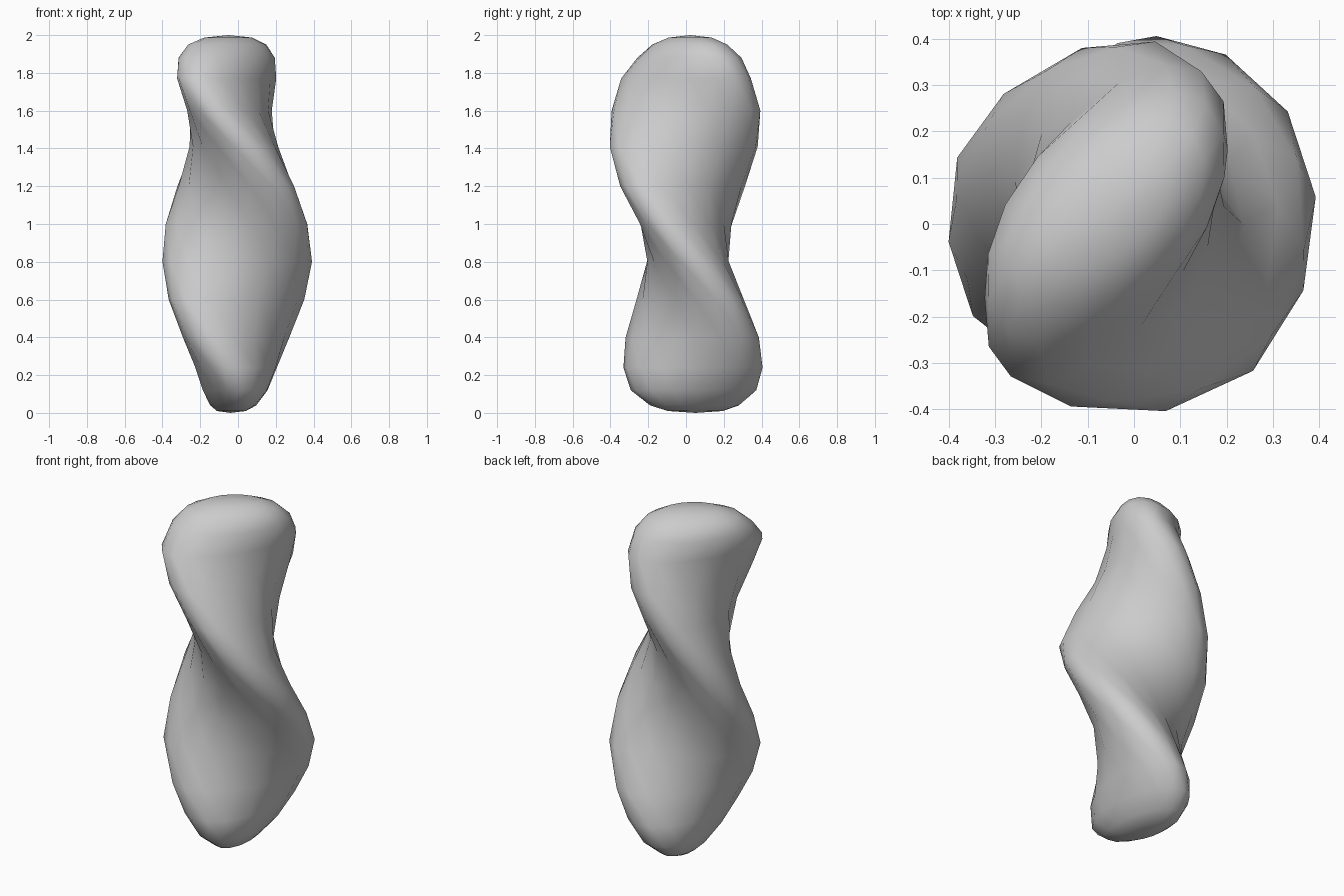
import bpy, bmesh
from math import radians, sin, cos, pi

SIDES = 16

# Section rings: z, centre x, centre y, half length, half width, twist angle
rings = [
    (0.010, -0.035, 0.05, 0.150, 0.070, 104),
    (0.040, -0.025, 0.045, 0.240, 0.115, 101),
    (0.12, -0.015, 0.040, 0.333, 0.172, 94),
    (0.24, -0.010, 0.037, 0.373, 0.212, 81),
    (0.40, -0.010, 0.033, 0.392, 0.225, 58),
    (0.60, -0.008, 0.022, 0.405, 0.216, 33),
    (0.80, -0.004, 0.010, 0.399, 0.216, 7),
    (1.00, -0.008, 0.000, 0.400, 0.215, -21),
    (1.20, -0.012, -0.018, 0.402, 0.212, -48),
    (1.41, -0.022, -0.012, 0.402, 0.222, -77),
    (1.60, -0.045, 0.000, 0.404, 0.210, -103),
    (1.77, -0.060, 0.000, 0.388, 0.195, -122),
    (1.88, -0.060, 0.018, 0.325, 0.195, -131),
    (1.95, -0.057, 0.020, 0.250, 0.145, -137),
    (1.987, -0.052, 0.022, 0.150, 0.085, -140),
]

# Twisted body lofted through the oval sections
bm = bmesh.new()
loops = []
for z, cx, cy, a, b, deg in rings:
    t = radians(deg)
    loop = []
    for i in range(SIDES):
        p = 2 * pi * i / SIDES
        u, v = a * cos(p), b * sin(p)
        loop.append(bm.verts.new((cx + u * cos(t) - v * sin(t),
                                  cy + u * sin(t) + v * cos(t), z)))
    loops.append(loop)

for low, high in zip(loops, loops[1:]):
    for i in range(SIDES):
        j = (i + 1) % SIDES
        bm.faces.new((low[i], low[j], high[j], high[i]))

# Rounded ends closed with fans
bottom = bm.verts.new((-0.04, 0.05, 0))
top = bm.verts.new((-0.05, 0.022, 2))
for i in range(SIDES):
    j = (i + 1) % SIDES
    bm.faces.new((loops[0][j], loops[0][i], bottom))
    bm.faces.new((loops[-1][i], loops[-1][j], top))

for f in bm.faces:
    f.smooth = True
bmesh.ops.recalc_face_normals(bm, faces=bm.faces)
mesh = bpy.data.meshes.new("twisted_body")
bm.to_mesh(mesh)
bm.free()
body = bpy.data.objects.new("twisted_body", mesh)
bpy.context.collection.objects.link(body)
